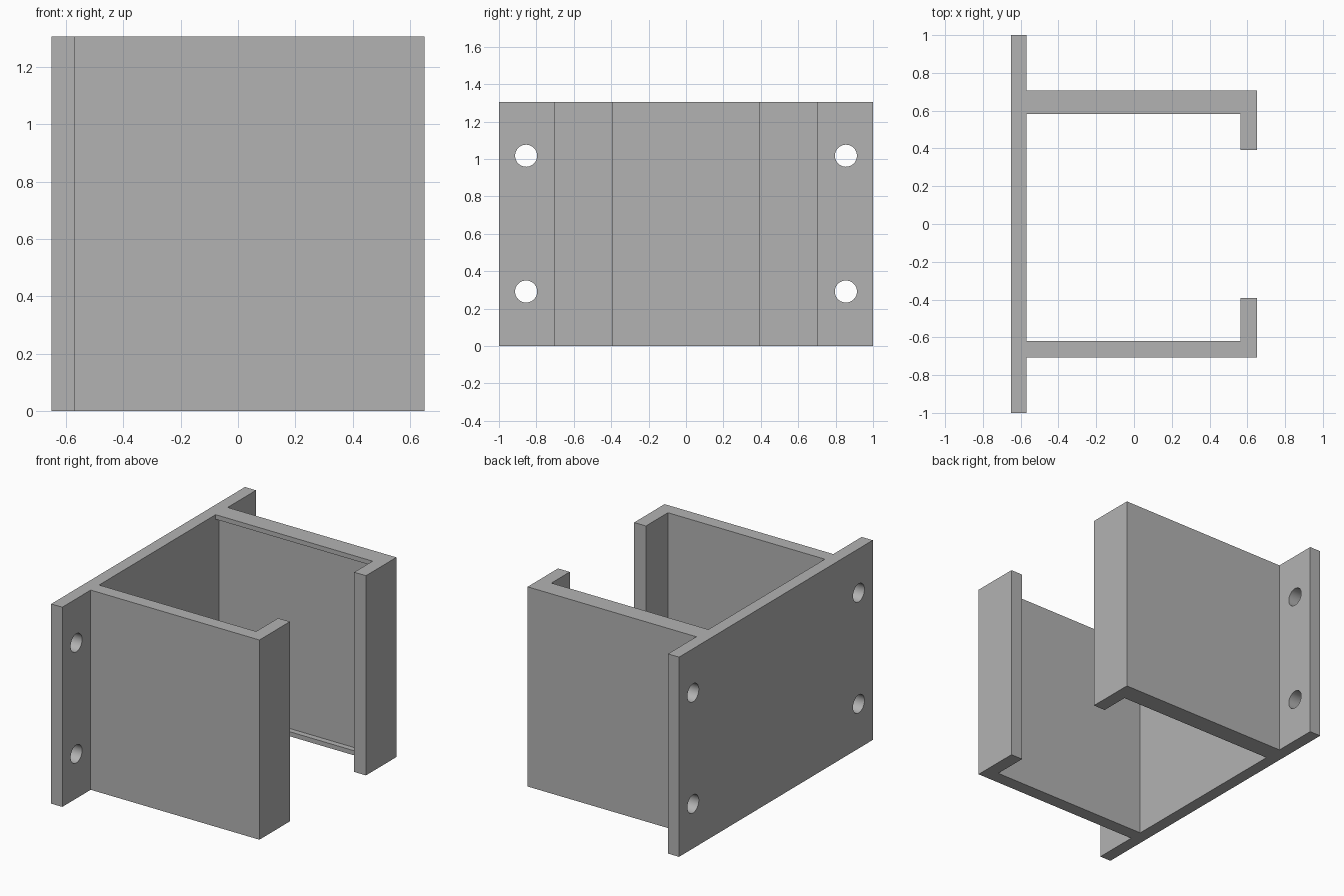
import bpy
import bmesh
from mathutils import Matrix, Vector
from math import pi, radians

cube = bpy.data.objects.get("Cube")
if cube:
    bpy.data.objects.remove(cube, do_unlink=True)

HEIGHT = 1.305
X_BACK, X_PLATE, X_FLANGE, X_END = -0.65, -0.57, 0.565, 0.65
Y_OUT, Y_IN, Y_LIP, Y_LEDGE = 0.707, 0.62, 0.393, 0.583

grey = bpy.data.materials.new("plain grey")
grey.use_nodes = True
grey.diffuse_color = (0.45, 0.45, 0.45, 1)
grey.node_tree.nodes["Principled BSDF"].inputs["Base Color"].default_value = grey.diffuse_color


def add_object(name, bm):
    bmesh.ops.recalc_face_normals(bm, faces=bm.faces)
    mesh = bpy.data.meshes.new(name)
    bm.to_mesh(mesh)
    bm.free()
    mesh.materials.append(grey)
    obj = bpy.data.objects.new(name, mesh)
    bpy.context.collection.objects.link(obj)
    return obj


def extrude_profile(name, points, z0, z1):
    bm = bmesh.new()
    face = bm.faces.new([bm.verts.new((x, y, z0)) for x, y in points])
    side = bmesh.ops.extrude_face_region(bm, geom=[face])
    verts = [g for g in side["geom"] if isinstance(g, bmesh.types.BMVert)]
    bmesh.ops.translate(bm, verts=verts, vec=Vector((0, 0, z1 - z0)))
    return add_object(name, bm)


# Bracket: mounting plate, two side walls and their inward flanges
outer = [(X_BACK, 1), (X_PLATE, 1), (X_PLATE, Y_OUT), (X_END, Y_OUT),
         (X_END, Y_LIP), (X_FLANGE, Y_LIP), (X_FLANGE, Y_IN), (X_PLATE, Y_IN)]
mirrored = [(x, -y) for x, y in reversed(outer)]
bracket = extrude_profile("channel_bracket", outer + mirrored, 0, HEIGHT)

# Screw holes through the plate ears
bm = bmesh.new()
for y in (-0.855, 0.855):
    for z in (0.291, 1.017):
        place = Matrix.Translation((X_BACK + 0.04, y, z)) @ Matrix.Rotation(pi / 2, 4, "Y")
        bmesh.ops.create_cone(bm, cap_ends=True, segments=48, radius1=0.059,
                              radius2=0.059, depth=0.3, matrix=place)
cutter = add_object("hole_cutter", bm)
cutter.hide_render = True
cut = bracket.modifiers.new("screw_holes", "BOOLEAN")
cut.operation = "DIFFERENCE"
cut.solver = "EXACT"
cut.object = cutter

# Apply the cut and drop the cutter
bpy.ops.object.select_all(action="DESELECT")
bracket.select_set(True)
bpy.context.view_layer.objects.active = bracket
bpy.ops.object.modifier_apply(modifier=cut.name)
bpy.data.objects.remove(cutter, do_unlink=True)
bpy.ops.object.shade_smooth_by_angle(angle=radians(30))

# Thin ledges along the top and bottom of the rear wall's inner side
ledge = [(X_PLATE, Y_LEDGE), (X_FLANGE, Y_LEDGE), (X_FLANGE, Y_IN), (X_PLATE, Y_IN)]
extrude_profile("lower_ledge", ledge, 0, 0.03)
extrude_profile("upper_ledge", ledge, HEIGHT - 0.03, HEIGHT)
